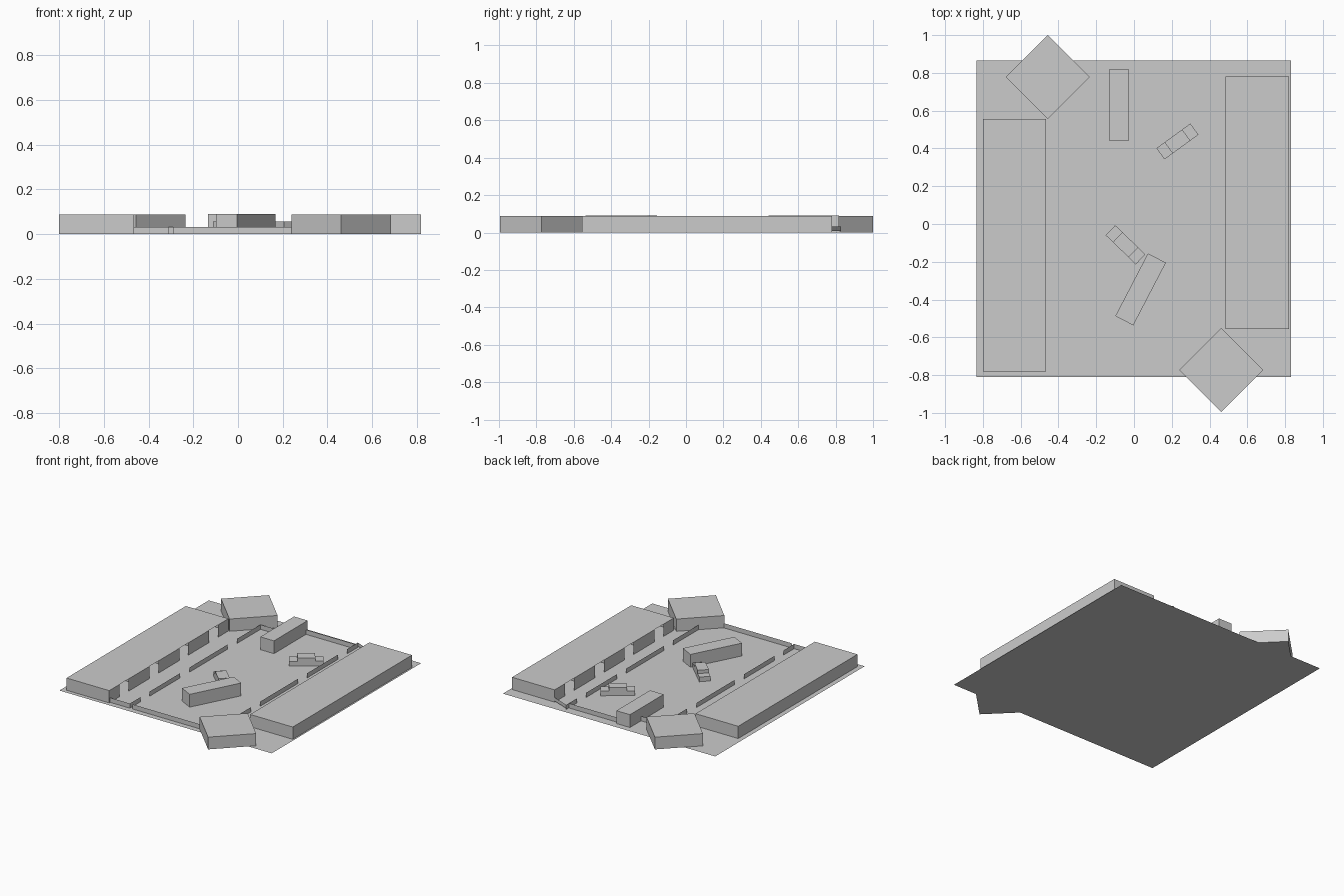
import bpy
from math import radians
from mathutils import Matrix

if "Cube" in bpy.data.objects:
    bpy.data.objects.remove(bpy.data.objects["Cube"])

H = 0.087       # building height
FENCE = 0.033   # fence height


def make(name, verts, faces):
    mesh = bpy.data.meshes.new(name)
    mesh.from_pydata(verts, [], faces)
    ob = bpy.data.objects.new(name, mesh)
    bpy.context.collection.objects.link(ob)
    return ob


def box(name, cx, cy, sx, sy, h, deg=0):
    c = [(-1, -1), (1, -1), (1, 1), (-1, 1)]
    v = [(x * sx / 2, y * sy / 2, z) for z in (0, h) for x, y in c]
    f = [(3, 2, 1, 0), (4, 5, 6, 7)] + [(i, (i + 1) % 4, (i + 1) % 4 + 4, i + 4) for i in range(4)]
    ob = make(name, v, f)
    ob.matrix_world = Matrix.Translation((cx, cy, 0)) @ Matrix.Rotation(radians(deg), 4, 'Z')
    return ob


def panels(name, segs, h, z0=0.0, roof=None):
    """Thin upright panels along plan segments, plus an optional flat roof."""
    v, f = [], []
    for x0, y0, x1, y1 in segs:
        n = len(v)
        v += [(x0, y0, z0), (x1, y1, z0), (x1, y1, h), (x0, y0, h)]
        f.append((n, n + 1, n + 2, n + 3))
    if roof:
        x0, y0, x1, y1 = roof
        n = len(v)
        v += [(x0, y0, h), (x1, y0, h), (x1, y1, h), (x0, y1, h)]
        f.append((n, n + 1, n + 2, n + 3))
    return make(name, v, f)


# Flat yard slab
make("ground", [(-0.835, -0.81, 0), (0.832, -0.81, 0), (0.832, 0.865, 0), (-0.835, 0.865, 0)],
     [(0, 1, 2, 3)])


# Long buildings: four rooms each, one doorway per room facing the yard
def row_building(name, x_out, x_in, y0, y1, rooms=4, door=0.1):
    step = (y1 - y0) / rooms
    segs = [(x_out, y0, x_out, y1)]
    segs += [(x_out, y0 + i * step, x_in, y0 + i * step) for i in range(rooms + 1)]
    for i in range(rooms):
        a = y0 + i * step
        mid = a + step / 2
        segs += [(x_in, a, x_in, mid - door / 2), (x_in, mid + door / 2, x_in, a + step)]
    panels(name, segs, H, roof=(min(x_out, x_in), y0, max(x_out, x_in), y1))


row_building("left_building", -0.80, -0.465, -0.78, 0.557)
row_building("right_building", 0.82, 0.485, -0.557, 0.78)

# Square corner blocks turned 45 degrees
box("back_left_block", -0.456, 0.778, 0.314, 0.314, H, 45)
box("front_right_block", 0.462, -0.773, 0.314, 0.314, H, 45)

# Low fences with gaps
panels("left_fence", [(-0.31, a, -0.31, b) for a, b in
                      ((-0.77, -0.65), (-0.55, -0.205), (-0.10, 0.325), (0.43, 0.695))], FENCE)
panels("right_fence", [(0.36, a, 0.36, b) for a, b in
                       ((-0.67, -0.37), (-0.27, 0.16), (0.26, 0.61), (0.71, 0.83))], FENCE)
panels("front_fence", [(-0.465, -0.77, -0.31, -0.77), (-0.29, -0.77, 0.24, -0.77)], FENCE)
panels("back_fence", [(-0.31, 0.695, -0.135, 0.695), (-0.025, 0.80, 0.36, 0.80)], FENCE)
panels("slanted_fence", [(0.36, 0.83, 0.485, 0.78)], FENCE, 0.008)

# Containers
box("back_container", -0.08, 0.63, 0.107, 0.378, 0.091)
box("middle_container", 0.035, -0.346, 0.374, 0.107, 0.091, 62.5)


# Cars: stepped side profile extruded across the width
def car(name, cx, cy, deg, length=0.222, width=0.073):
    a, b = length / 2, length * 0.26
    prof = [(-a, 0), (a, 0), (a, 0.033), (b, 0.033), (b, 0.057), (-b, 0.057), (-b, 0.033), (-a, 0.033)]
    n = len(prof)
    v = [(x, s * width / 2, z) for s in (-1, 1) for x, z in prof]
    f = [tuple(range(n)), tuple(reversed(range(n, 2 * n)))]
    f += [((i + 1) % n, i, i + n, (i + 1) % n + n) for i in range(n)]
    ob = make(name, v, f)
    ob.matrix_world = Matrix.Translation((cx, cy, 0)) @ Matrix.Rotation(radians(deg), 4, 'Z')


car("back_car", 0.23, 0.437, 36)
car("middle_car", -0.045, -0.11, -44)
